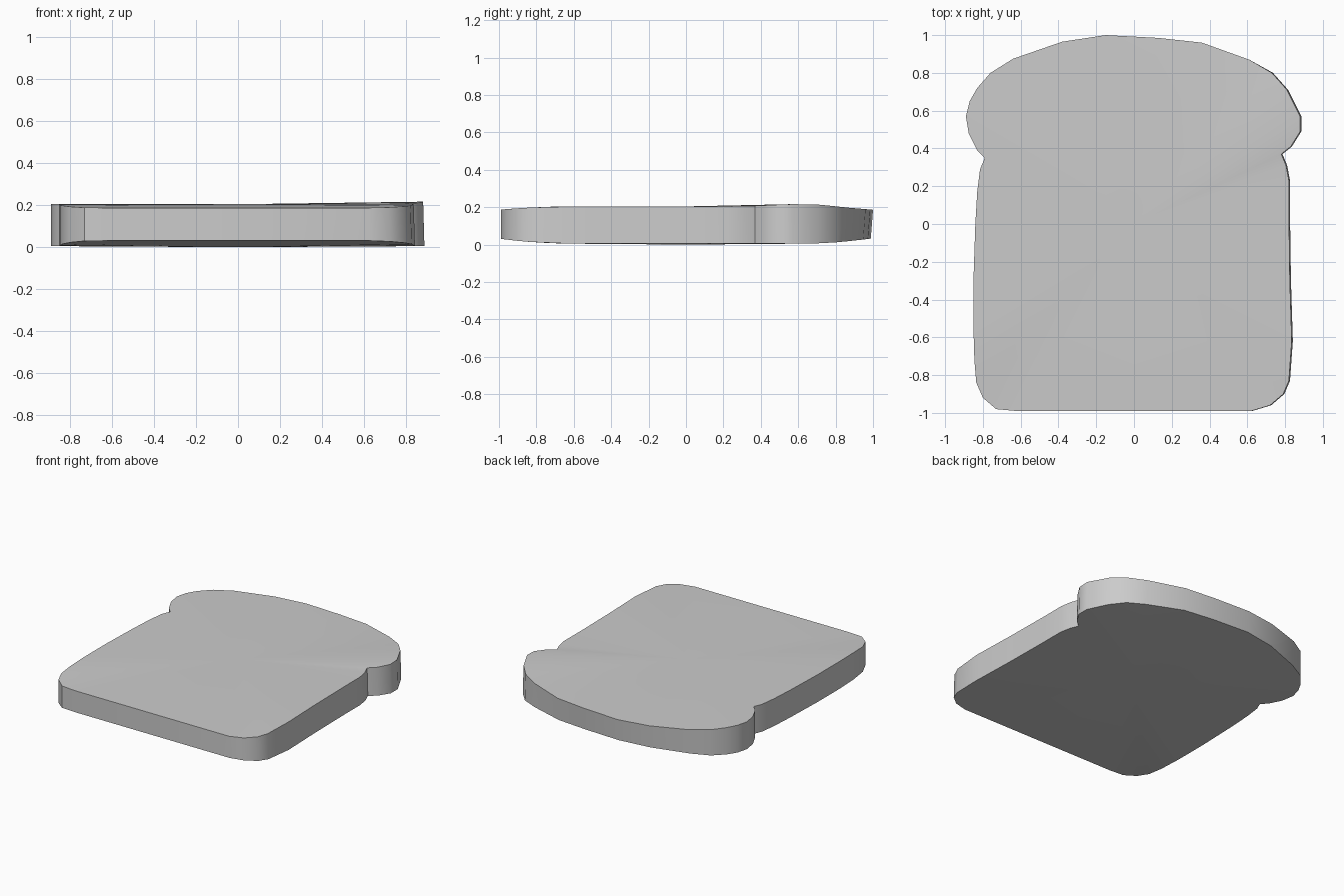
import bpy, bmesh, math

cube = bpy.data.objects.get("Cube")
if cube:
    bpy.data.objects.remove(cube, do_unlink=True)

# Outline of the slice, counter-clockwise from the front left corner
OUTLINE = [
    (-0.73, -0.98), (-0.62, -0.99), (0.0, -0.99), (0.62, -0.99), (0.72, -0.96),
    (0.79, -0.9), (0.82, -0.83), (0.835, -0.62), (0.825, -0.3),
    (0.82, 0.05), (0.82, 0.23), (0.805, 0.31), (0.78, 0.37),
    (0.83, 0.41), (0.88, 0.49), (0.88, 0.57), (0.81, 0.71), (0.73, 0.8),
    (0.61, 0.87), (0.36, 0.96), (0.13, 0.985), (-0.15, 1.0), (-0.38, 0.965),
    (-0.64, 0.875), (-0.76, 0.8), (-0.83, 0.72), (-0.87, 0.65), (-0.89, 0.57),
    (-0.875, 0.48), (-0.83, 0.39), (-0.79, 0.35), (-0.815, 0.29), (-0.83, 0.17),
    (-0.84, 0.0), (-0.85, -0.3), (-0.85, -0.55), (-0.845, -0.72),
    (-0.835, -0.84), (-0.8, -0.92)]


def rim_heights(x, y):
    """Bottom and top height: the ends curl in, one lobe lifts slightly."""
    curl = max(0, (abs(y) - 0.6) / 0.4) ** 2
    lift = 0.013 * math.exp(-((x - 0.85) ** 2 + (y - 0.62) ** 2) / 0.05)
    return 0.005 + 0.027 * curl, 0.204 - 0.018 * curl + lift


bm = bmesh.new()
lower, upper = [], []
for x, y in OUTLINE:
    low, high = rim_heights(x, y)
    flare = 0.006 if x > 0.5 else 0
    slant = 0.012 if y > 0.8 else 0
    lower.append(bm.verts.new((x + flare, y - slant, low)))
    upper.append(bm.verts.new((x, y, high)))

# Crust wall
count = len(OUTLINE)
for i in range(count):
    j = (i + 1) % count
    bm.faces.new((lower[i], lower[j], upper[j], upper[i]))

# Broad faces, fanned from a middle point
for ring, height in ((upper, 0.204), (lower, 0.0)):
    centre = bm.verts.new((0, 0, height))
    for i in range(count):
        bm.faces.new((ring[i], ring[(i + 1) % count], centre))

bmesh.ops.recalc_face_normals(bm, faces=bm.faces)
mesh = bpy.data.meshes.new("bread_slice")
bm.to_mesh(mesh)
bm.free()

# Single plain grey
grey = bpy.data.materials.new("light_grey")
grey.use_nodes = True
colour = (0.6, 0.6, 0.6, 1)
grey.diffuse_color = colour
grey.node_tree.nodes["Principled BSDF"].inputs["Base Color"].default_value = colour
mesh.materials.append(grey)

bread = bpy.data.objects.new("bread_slice", mesh)
bpy.context.collection.objects.link(bread)
bpy.context.view_layer.objects.active = bread
bread.select_set(True)
bpy.ops.object.shade_smooth_by_angle(angle=math.radians(35))
